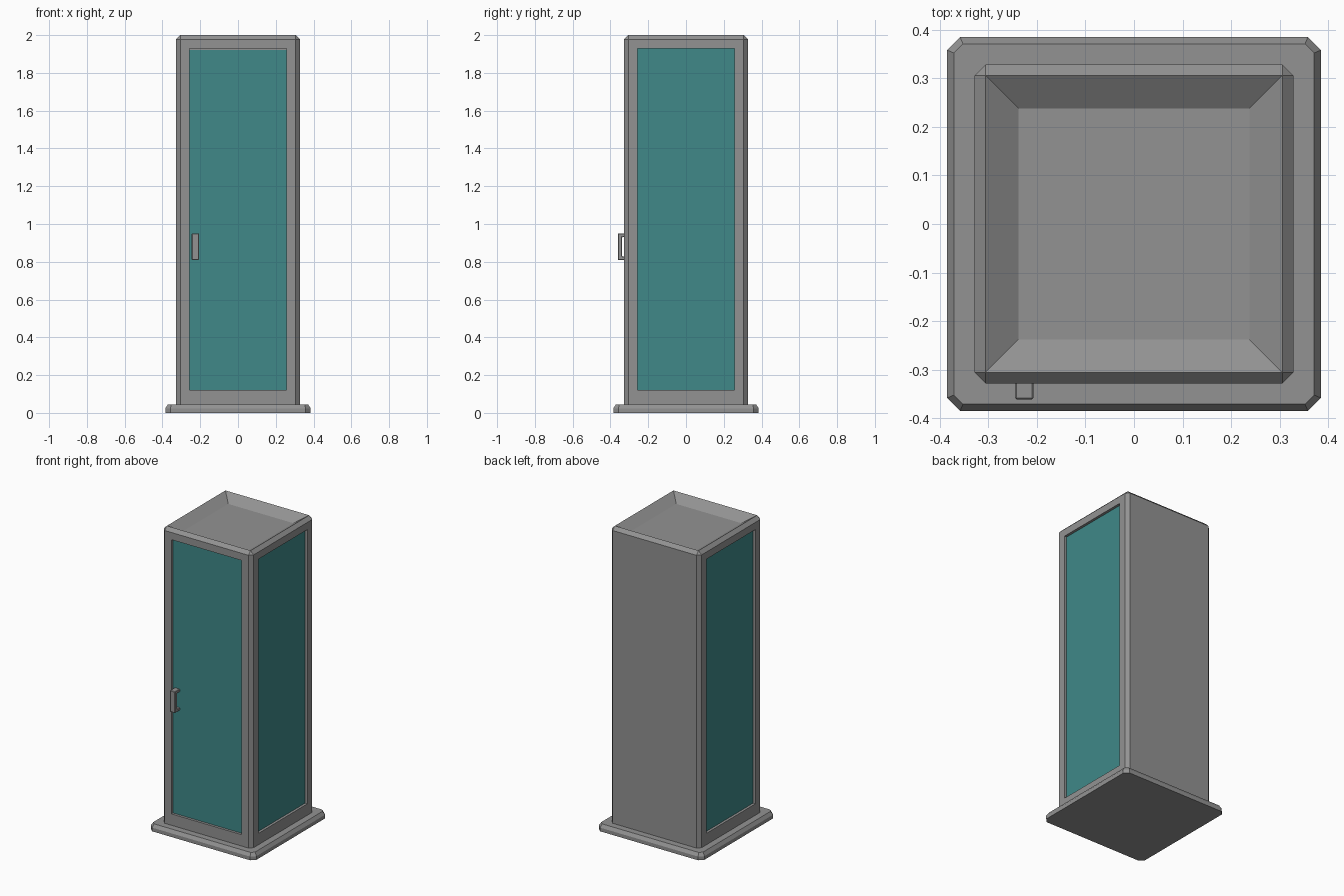
import bpy, bmesh
from mathutils import Vector

if "Cube" in bpy.data.objects:
    bpy.data.objects.remove(bpy.data.objects["Cube"])

W = 0.328          # body half width
GLASS = 0.256      # opening half width
Z0, Z1 = 0.12, 1.93
DEPTH = 0.02       # pocket depth


def material(name, rgb):
    m = bpy.data.materials.new(name)
    m.diffuse_color = (*rgb, 1)
    m.use_nodes = True
    m.node_tree.nodes["Principled BSDF"].inputs["Base Color"].default_value = m.diffuse_color
    return m


teal = material("teal_glass", (0.05, 0.25, 0.25))
grey = material("dark_grey", (0.29, 0.29, 0.29))


def finish(bm, name, mat=grey):
    bmesh.ops.recalc_face_normals(bm, faces=bm.faces[:])
    me = bpy.data.meshes.new(name)
    bm.to_mesh(me)
    bm.free()
    ob = bpy.data.objects.new(name, me)
    bpy.context.collection.objects.link(ob)
    me.materials.append(mat)
    return ob


def box(lo, hi):
    bm = bmesh.new()
    bmesh.ops.create_cube(bm, size=1)
    lo, hi = Vector(lo), Vector(hi)
    for v in bm.verts:
        v.co = Vector([(lo[i] + hi[i]) / 2 + v.co[i] * (hi[i] - lo[i]) for i in range(3)])
    return bm


def chamfer(bm, width, test):
    edges = [e for e in bm.edges if test(e)]
    bmesh.ops.bevel(bm, geom=edges, offset=width, offset_type='OFFSET',
                    segments=1, profile=0.5, affect='EDGES')
    bm.normal_update()


def vertical(e):
    return abs(e.verts[0].co.z - e.verts[1].co.z) > 0.01


def on_top(z):
    return lambda e: all(abs(v.co.z - z) < 1e-4 for v in e.verts)


def sign(a):
    return 1 if a > 0 else -1


def biggest(bm, n):
    return max((f for f in bm.faces if f.normal.dot(Vector(n)) > 0.99),
               key=lambda f: f.calc_area())


# Base plinth with clipped corners and a steep chamfered top
bm = box((-0.385, -0.385, 0), (0.385, 0.385, 0.045))
chamfer(bm, 0.027, vertical)
chamfer(bm, 0.014, on_top(0.045))
for v in bm.verts:
    if 0.01 < v.co.z < 0.04:
        v.co.z = 0.024
finish(bm, "base_plinth")

# Cabinet body
bm = box((-W, -W, 0.03), (W, W, 2.0))
chamfer(bm, 0.0225, lambda e: vertical(e) or on_top(2.0)(e))

# Sunken sloping roof tray
top = biggest(bm, (0, 0, 1))
bmesh.ops.inset_individual(bm, faces=[top], thickness=0.05)
for v in top.verts:
    v.co = (sign(v.co.x) * 0.238, sign(v.co.y) * 0.238, 2.0 - 0.045)

# Glazing pockets on the front and both sides
for n in ((0, -1, 0), (1, 0, 0), (-1, 0, 0)):
    bm.normal_update()
    face = biggest(bm, n)
    bmesh.ops.inset_individual(bm, faces=[face], thickness=0.04)
    u = 0 if n[1] else 1
    for v in face.verts:
        v.co[u] = sign(v.co[u]) * GLASS
        v.co.z = Z1 if v.co.z > 1 else Z0
    inner = bmesh.ops.extrude_discrete_faces(bm, faces=[face])["faces"][0]
    for v in inner.verts:
        v.co -= Vector(n) * DEPTH
finish(bm, "cabinet_body")

# Glass panes
a, b = W - DEPTH - 0.001, W - DEPTH + 0.003
finish(box((-GLASS, -b, Z0), (GLASS, -a, Z1 - 0.008)), "front_glass", teal)
finish(box((a, -GLASS, Z0), (b, GLASS, Z1)), "right_glass", teal)
finish(box((-b, -GLASS, Z0), (-a, GLASS, Z1)), "left_glass", teal)

# Door handle: C profile in y-z, extruded along x
profile = [(-0.306, 0.81), (-0.361, 0.81), (-0.361, 0.951), (-0.306, 0.951),
           (-0.306, 0.932), (-0.338, 0.932), (-0.338, 0.828), (-0.306, 0.828)]
bm = bmesh.new()
f = bm.faces.new([bm.verts.new((-0.245, y, z)) for y, z in profile])
ext = bmesh.ops.extrude_face_region(bm, geom=[f])["geom"]
for v in ext:
    if isinstance(v, bmesh.types.BMVert):
        v.co.x = -0.207
handle = finish(bm, "door_handle")
bev = handle.modifiers.new("bevel", 'BEVEL')
bev.width = 0.003
bev.segments = 1
